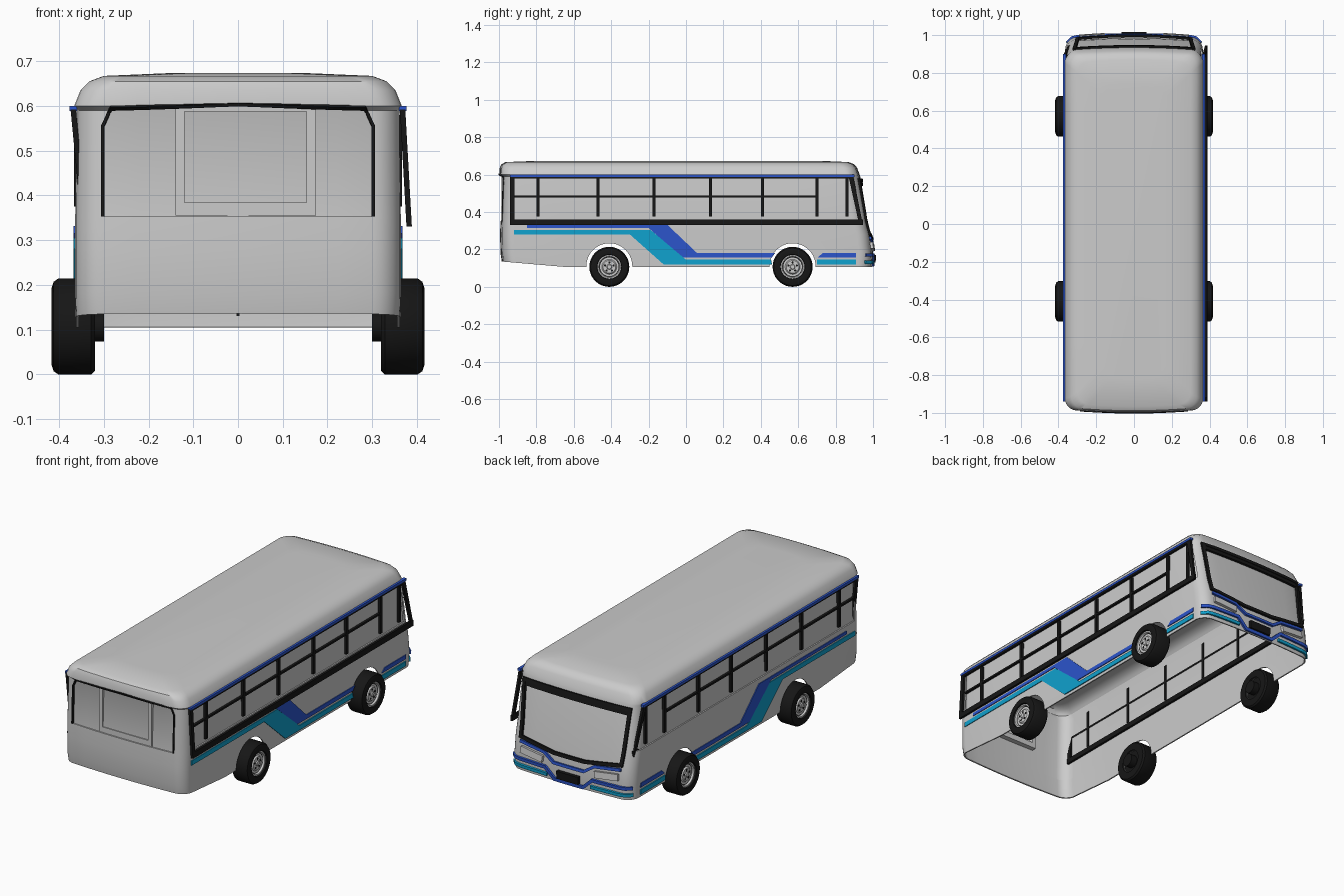
import bpy, bmesh, math
from mathutils import Vector

if "Cube" in bpy.data.objects:
    bpy.data.objects.remove(bpy.data.objects["Cube"])

def mat(name, c):
    m = bpy.data.materials.new(name)
    m.diffuse_color = (*c, 1)
    m.use_nodes = True
    m.node_tree.nodes["Principled BSDF"].inputs["Base Color"].default_value = m.diffuse_color
    return m

BLACK = mat("black", (.008, .008, .008))
BLUE = mat("blue", (.025, .09, .6))
CYAN = mat("cyan", (.005, .36, .62))

def make(name, bm, m=None, smooth=False):
    bmesh.ops.recalc_face_normals(bm, faces=bm.faces[:])
    me = bpy.data.meshes.new(name)
    bm.to_mesh(me)
    bm.free()
    ob = bpy.data.objects.new(name, me)
    bpy.context.collection.objects.link(ob)
    if m:
        me.materials.append(m)
    if smooth:
        shade(ob)
    return ob

def activate(ob):
    bpy.ops.object.select_all(action='DESELECT')
    ob.select_set(True)
    bpy.context.view_layer.objects.active = ob

def shade(ob):
    activate(ob)
    bpy.ops.object.shade_smooth_by_angle(angle=math.radians(35))

# body shape: z, rear y, front y, half width
LEVELS = [(.105, -.985, .995, .362), (.18, -.992, 1.0, .364), (.28, -.994, .988, .364),
          (.35, -.992, .970, .364), (.59, -.984, .932, .362), (.60, -.998, .928, .366),
          (.635, -.996, .916, .352), (.655, -.988, .90, .332), (.667, -.965, .87, .30),
          (.673, -.82, .74, .16)]

def level(z):
    for a, b in zip(LEVELS, LEVELS[1:]):
        if z <= b[0]:
            t = max(0, (z - a[0]) / (b[0] - a[0]))
            return [p + (q - p) * t for p, q in zip(a, b)]
    return list(LEVELS[-1])

def drop(x, w, r=.06):
    x = min(abs(x), w)
    e = max(0, x - (w - r))
    return .015 * (x / w) ** 2 + r - math.sqrt(max(0, r * r - e * e))

def loft(zs, inset=0, cap=False):
    bm, rings = bmesh.new(), []
    for z in zs:
        _, yr, yf, w = level(z)
        yr, yf, w = yr + inset, yf - inset, w - inset
        half = [(w - .06) * i / 4 for i in range(4)]
        half += [w - .06 + .06 * math.sin(math.radians(15 * i)) for i in range(7)]
        xs = [-x for x in half[:0:-1]] + half
        pts = [(x, yf - drop(x, w)) for x in xs]
        pts += [(w, y) for y in (.6, .1, -.3, -.63)]
        pts += [(x, yr + drop(x, w)) for x in reversed(xs)]
        pts += [(-w, y) for y in (-.63, -.3, .1, .6)]
        rise = lambda y: .03 * max(0, (-.63 - y) / .35) if z < .11 else 0
        rings.append([bm.verts.new((x, y, z + rise(y))) for x, y in pts])
    for a, b in zip(rings, rings[1:]):
        for i in range(len(a)):
            j = (i + 1) % len(a)
            bm.faces.new((a[i], a[j], b[j], b[i]))
    if cap:
        bm.faces.new(rings[-1])
    return bm

def prism(name, polys, axis, a, b, m=None, lean=0):
    """Extrude (u, z) outlines along x or y from a to b; lean shears x downwards."""
    bm = bmesh.new()
    for poly in polys:
        sides = []
        for d in (a, b):
            sides.append([bm.verts.new((d + lean * (.59 - z) / .25, u, z) if axis == 'x' else (u, d, z))
                          for u, z in poly])
        bm.faces.new(sides[0])
        bm.faces.new(sides[1])
        for i in range(len(poly)):
            j = (i + 1) % len(poly)
            bm.faces.new((sides[0][i], sides[0][j], sides[1][j], sides[1][i]))
    return make(name, bm, m)

def rect(u0, u1, z0, z1):
    return [(u0, z0), (u1, z0), (u1, z1), (u0, z1)]

def ribbon(name, pts, width, m=None, rear=False, closed=False, lift=.005, thick=.012):
    """Flat band following an (x, z) path laid on the curved nose or tail."""
    P = [Vector(p) for p in pts]
    n, edges = len(P), []
    for i, p in enumerate(P):
        d1 = (p - P[i - 1]).normalized() if i or closed else None
        d2 = (P[(i + 1) % n] - p).normalized() if i < n - 1 or closed else None
        d1, d2 = d1 or d2, d2 or d1
        n1, n2 = Vector((-d1.y, d1.x)), Vector((-d2.y, d2.x))
        k = (n1 + n2).normalized()
        k *= width / 2 / max(.4, k.dot(n1))
        edges.append((p + k, p - k))
    if closed:
        edges.append(edges[0])
    bm, rows = bmesh.new(), []
    def put(q):
        _, yr, yf, w = level(q.y)
        y = yr + drop(q.x, w) - lift if rear else yf - drop(q.x, w) + lift
        return bm.verts.new((q.x, y, q.y))
    for (a, b), (c, d) in zip(edges, edges[1:]):
        for i in range(8):
            rows.append((put(a.lerp(c, i / 8)), put(b.lerp(d, i / 8))))
    rows.append((put(edges[-1][0]), put(edges[-1][1])))
    for r, s in zip(rows, rows[1:]):
        bm.faces.new((r[0], s[0], s[1], r[1]))
    ob = make(name, bm, m)
    mod = ob.modifiers.new("thickness", 'SOLIDIFY')
    mod.thickness, mod.offset = thick, 0
    return ob

def lathe(name, prof, cx, cy, cz, side, m=None, seg=36):
    bm = bmesh.new()
    vs = [bm.verts.new((x * side + cx, cy, cz + r)) for x, r in prof]
    es = [bm.edges.new(e) for e in zip(vs, vs[1:])]
    bmesh.ops.spin(bm, geom=vs + es, cent=(cx, cy, cz), axis=(1, 0, 0), angle=2 * math.pi, steps=seg)
    bmesh.ops.remove_doubles(bm, verts=bm.verts[:], dist=1e-5)
    return make(name, bm, m, True)

# body shell with window openings and wheel arches
windshield = [(-.30, .285), (-.09, .255), (.09, .255), (.30, .285), (.315, .57), (-.315, .57)]
rear_window = [(-.302, .353), (.302, .353), (.302, .555), (.283, .597), (0, .603), (-.283, .597), (-.302, .555)]
body = make("body_shell", loft([l[0] for l in LEVELS], cap=True))
mod = body.modifiers.new("thickness", 'SOLIDIFY')
mod.thickness, mod.offset = .007, -1
WHEEL_Y, R = (-.41, .57), .107
arch = lambda cy: [(cy + .123 * math.cos(i * math.pi / 20), .11 + .123 * math.sin(i * math.pi / 20)) for i in range(40)]
cutters = [prism("side_window_cutter", [[(-.92, .358), (.93, .358), (.885, .585), (-.92, .585)]], 'x', -1, 1),
           prism("windshield_cutter", [windshield], 'y', .6, 1.2),
           prism("rear_window_cutter", [rear_window], 'y', -1.2, -.8)]
cutters += [prism("arch_cutter", [arch(cy)], 'x', -1, 1) for cy in WHEEL_Y]
for c in cutters:
    b = body.modifiers.new("cut", 'BOOLEAN')
    b.object, b.operation, b.solver = c, 'DIFFERENCE', 'EXACT'
activate(body)
for mo in list(body.modifiers):
    bpy.ops.object.modifier_apply(modifier=mo.name)
shade(body)
for c in cutters:
    bpy.data.objects.remove(c)

# glass lining behind all openings
make("window_glass", loft([.24, .28, .35, .59, .62], inset=.009), None, True)

# window seals, nose and tail details
ribbon("windshield_seal", windshield, .018, BLACK, closed=True)
ribbon("windshield_top_band", [(-.305, .555), (.305, .555)], .03, BLACK, lift=.002)
ribbon("rear_window_seal", rear_window[1:] + rear_window[:1], .007, BLACK, rear=True, lift=0)
prism("rear_hatch_frame", [rect(-.14, -.12, .355, .6), rect(.153, .174, .355, .6),
                           rect(-.12, .153, .587, .6), rect(-.12, .153, .355, .384)], 'y', -.986, -.955)
ribbon("nose_upper_stripe", [(-.30, .262), (-.15, .245), (-.09, .205), (.09, .205), (.15, .245), (.30, .262)], .015, BLUE)
ribbon("nose_lower_stripe", [(-.355, .17), (-.14, .17), (-.085, .118), (.085, .118), (.14, .17), (.355, .17)], .017, BLUE)
ribbon("grille", [(-.065, .151), (.065, .151)], .042, BLACK, thick=.024)
for s in (-1, 1):
    ribbon("nose_cyan_stripe", [(s * .355, .132), (s * .13, .132)], .017, CYAN)
    ribbon("headlight", [(s * .155, .207), (s * .29, .222)], .034, thick=.02)

# side stripes, window frames, mullions and rain gutters
cyan = [[(-.92, .28), (-.3, .28), (-.12, .12), (.46, .12), (.455, .145), (0, .145), (-.19, .305), (-.92, .305)],
        rect(.70, .91, .12, .145)]
blue = [[(-.85, .315), (-.2, .315), (-.02, .158), (.46, .158), (.475, .18), (.06, .18), (-.1, .332), (-.85, .332)],
        [(.705, .158), (.91, .158), (.91, .18), (.73, .18)]]
frame = [rect(-.94, .945, .33, .36), rect(-.94, .895, .578, .592), rect(-.94, -.918, .36, .578),
         [(.92, .36), (.94, .36), (.897, .578), (.872, .578)]]
bars = [rect(y - .008, y + .008, .375, .58) for y in (-.79, -.47, -.17, .13, .41, .70, .86)]
bars.append(rect(-.92, .70, .479, .489))
for s, tag in ((1, "right"), (-1, "left")):
    prism(tag + "_cyan_stripe", cyan, 'x', s * .360, s * .368, CYAN)
    prism(tag + "_blue_stripe", blue, 'x', s * .360, s * .368, BLUE)
    prism(tag + "_window_frame", frame, 'x', s * .362, s * .374, BLACK, .014 if s > 0 else .024)
    prism(tag + "_mullions", bars, 'x', s * .352, s * .367, BLACK)
    prism(tag + "_rain_gutter", [rect(-.94, .90, .588, .6)], 'x', s * .360, s * .377, BLUE)

# wheels: tyre, recessed rim with lug holes, inner drum
    for cy in WHEEL_Y:
        lathe(tag + "_tyre", [(.320, .06), (.320, .099), (.328, R), (.402, R), (.412, .1), (.417, .085),
                              (.415, .066), (.398, .062), (.398, .05)], 0, cy, R, s, BLACK)
        lathe(tag + "_rim", [(.33, .062), (.407, .064), (.407, .057), (.396, .052), (.396, .04), (.403, .034),
                             (.403, .014), (.408, .011), (.408, 0)], 0, cy, R, s)
        lathe(tag + "_drum", [(.30, 0), (.30, .034), (.335, .034), (.335, .064)], 0, cy, R, s, BLACK)
        for i in range(5):
            a = math.tau * i / 5 + .3
            lathe(tag + "_lug_hole", [(.40, .006), (.404, .006), (.404, 0)], 0,
                  cy + .024 * math.cos(a), R + .024 * math.sin(a), s, BLACK, 10)
